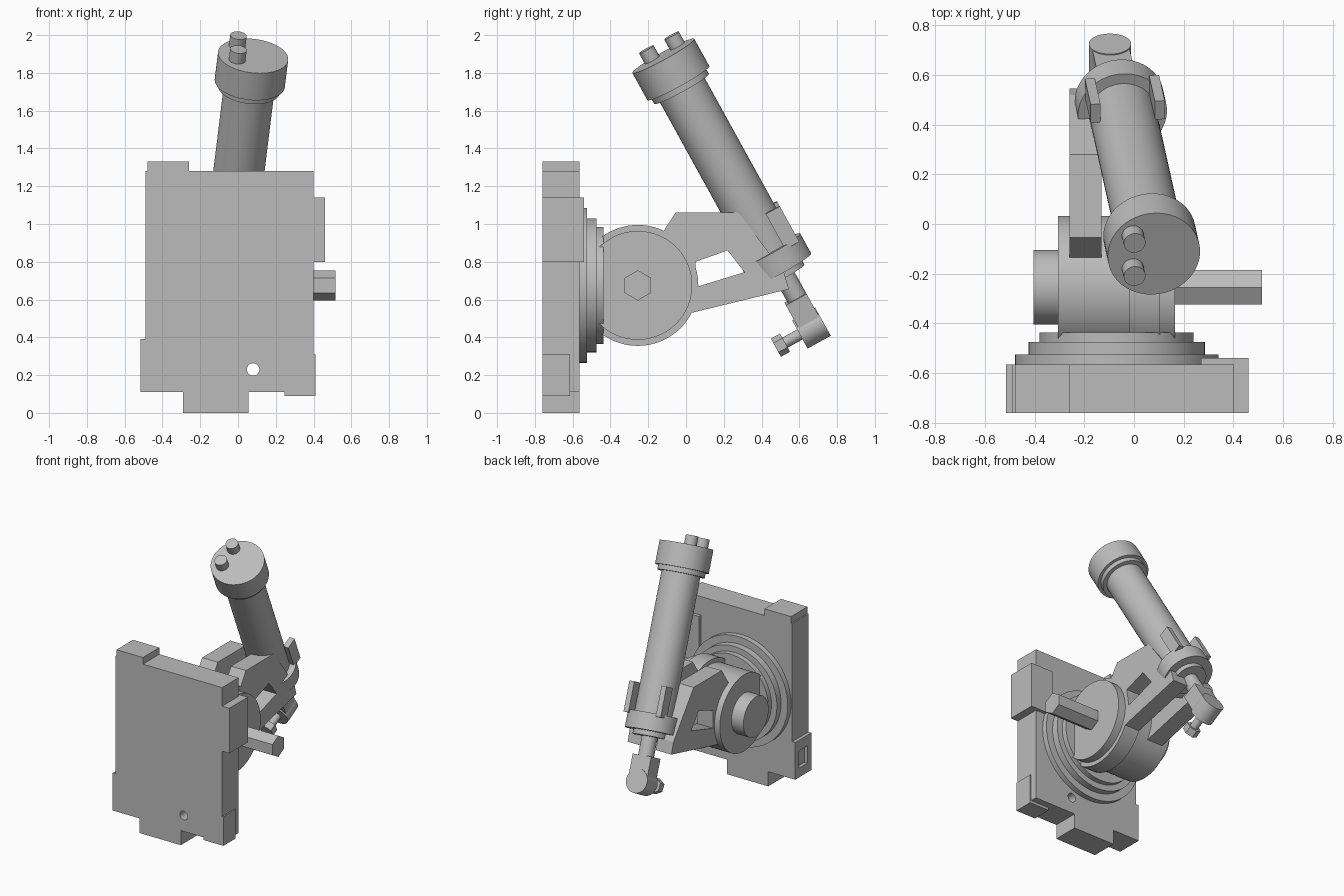
import bpy
import bmesh
import math
from mathutils import Vector, Matrix

cube = bpy.data.objects.get("Cube")
if cube:
    bpy.data.objects.remove(cube, do_unlink=True)

grey = bpy.data.materials.new("machined_grey")
grey.use_nodes = True
grey.diffuse_color = (0.5, 0.5, 0.5, 1)
grey.node_tree.nodes["Principled BSDF"].inputs["Base Color"].default_value = (0.5, 0.5, 0.5, 1)


def finish(name, bm):
    bmesh.ops.recalc_face_normals(bm, faces=bm.faces)
    mesh = bpy.data.meshes.new(name)
    bm.to_mesh(mesh)
    bm.free()
    mesh.materials.append(grey)
    obj = bpy.data.objects.new(name, mesh)
    bpy.context.collection.objects.link(obj)
    return obj


def select(obj):
    bpy.ops.object.select_all(action='DESELECT')
    obj.select_set(True)
    bpy.context.view_layer.objects.active = obj


def smooth(obj):
    select(obj)
    bpy.ops.object.shade_smooth_by_angle(angle=math.radians(30))
    return obj


def box(name, lo, hi, matrix=Matrix()):
    lo, hi = Vector(lo), Vector(hi)
    bm = bmesh.new()
    bmesh.ops.create_cube(bm, size=1)
    bmesh.ops.scale(bm, vec=hi - lo, verts=bm.verts)
    bmesh.ops.translate(bm, vec=(lo + hi) / 2, verts=bm.verts)
    bm.transform(matrix)
    return finish(name, bm)


def rod(name, start, end, radius, sides=64, spin=0.0):
    start, end = Vector(start), Vector(end)
    axis = end - start
    bm = bmesh.new()
    bmesh.ops.create_cone(bm, cap_ends=True, segments=sides, radius1=radius,
                          radius2=radius, depth=axis.length)
    turn = axis.to_track_quat('Z', 'Y').to_matrix().to_4x4()
    bm.transform(Matrix.Translation((start + end) / 2) @ turn @ Matrix.Rotation(spin, 4, 'Z'))
    obj = finish(name, bm)
    return smooth(obj) if sides > 8 else obj


def cut(obj, *cutters):
    for cutter in cutters:
        cutter.hide_render = True
        mod = obj.modifiers.new("cut", 'BOOLEAN')
        mod.operation = 'DIFFERENCE'
        mod.solver = 'EXACT'
        mod.object = cutter
        select(obj)
        bpy.ops.object.modifier_apply(modifier=mod.name)
        bpy.data.objects.remove(cutter, do_unlink=True)
    return obj


def plate_yz(name, x0, x1, points):
    bm = bmesh.new()
    face = bm.faces.new([bm.verts.new((x0, y, z)) for y, z in points])
    new = bmesh.ops.extrude_face_region(bm, geom=[face])["geom"]
    bmesh.ops.translate(bm, vec=(x1 - x0, 0, 0),
                        verts=[g for g in new if isinstance(g, bmesh.types.BMVert)])
    return finish(name, bm)


# Mounting plate with through holes
FRONT, BACK = -0.76, -0.565
base = box("base_plate", (-0.49, FRONT, 0.11), (0.40, BACK, 1.28))
cut(base, *[rod("hole", (x, -0.9, z), (x, -0.4, z), 0.033, 32)
            for x, z in ((-0.17, 1.17), (0.23, 1.2), (0.08, 0.23))])

# Edge blocks with small bolt holes
upper = box("upper_side_block", (0.27, FRONT, 0.80), (0.46, -0.54, 1.14))
cut(upper, *[rod("hole", (0.40, -0.64, z), (0.5, -0.64, z), 0.023, 24) for z in (0.9, 1.05)])
lower = box("lower_side_block", (0.245, FRONT, 0.09), (0.41, -0.615, 0.31))
cut(lower, *[rod("hole", (0.35, -0.69, z), (0.5, -0.69, z), 0.027, 24) for z in (0.155, 0.25)])
top = box("top_block", (-0.48, FRONT, 1.1), (-0.26, BACK, 1.33))
cut(top, *[rod("hole", (-0.53, -0.66, z), (-0.42, -0.66, z), 0.023, 24) for z in (1.16, 1.26)])
foot = box("bottom_block", (-0.29, FRONT, 0), (0.055, BACK, 0.15))
cut(foot, *[rod("hole", (x, -0.66, -0.1), (x, -0.66, 0.07), 0.025, 24) for x in (-0.2, -0.03)])
pocket = box("pocketed_block", (-0.515, FRONT, 0.11), (-0.40, BACK, 0.39))
cut(pocket, box("pocket", (-0.6, -0.71, 0.18), (-0.47, -0.61, 0.31)))

# Stepped turntable
for i, (radius, y) in enumerate(((0.41, -0.525), (0.355, -0.475), (0.31, -0.437))):
    rod(f"turntable_step_{i + 1}", (-0.07, -0.6, 0.675), (-0.07, y, 0.675), radius, 96)

# Pivot hub, boss and hexagonal shaft
Y, Z = -0.255, 0.675
hub = rod("pivot_hub", (-0.305, Y, Z), (0.165, Y, Z), 0.288, 96)
cut(hub, rod("shaft_bore", (0.06, Y, Z), (0.3, Y, Z), 0.09, 48))
rod("hub_boss", (-0.405, Y, Z), (-0.28, Y, Z), 0.15)
rod("arm_ring", (-0.02, Y, Z), (0.105, Y, Z), 0.32, 96)
cut(bpy.data.objects["arm_ring"], rod("ring_bore", (-0.1, Y, Z), (0.2, Y, Z), 0.27, 64))
bm = bmesh.new()
bmesh.ops.create_cone(bm, cap_ends=True, segments=6, radius1=0.08, radius2=0.08, depth=0.515)
bm.transform(Matrix.Translation((0.2575, Y, Z)) @ Matrix.Rotation(math.pi / 2, 4, 'Y')
             @ Matrix.Rotation(0, 4, 'Z'))
shaft = finish("hex_shaft", bm)
if max(v.co.z for v in shaft.data.vertices) < Z + 0.075:
    for v in shaft.data.vertices:
        dy, dz = v.co.y - Y, v.co.z - Z
        v.co.y, v.co.z = Y - dz, Z + dy

# Pair of triangulated arms carrying the cylinder
outline = [(-0.14, 0.93), (-0.055, 1.06), (0.28, 1.06), (0.52, 0.74),
           (0.545, 0.655), (0.03, 0.53), (-0.1, 0.5)]
opening = [(0.05, 0.665), (0.05, 0.80), (0.22, 0.86), (0.31, 0.745)]
for name, x0, x1 in (("left_arm", -0.26, -0.13), ("right_arm", -0.02, 0.105)):
    arm = plate_yz(name, x0, x1, outline)
    cut(arm, plate_yz("window", x0 - 0.1, x1 + 0.1, opening))

# Local frame of the tilted cylinder: side, across, along the axis
along = Vector((-0.123, 0.552, -1)).normalized()
across = Vector((0, 0.875, 0.483)).normalized()
side = across.cross(along)
if side.x < 0:
    side = -side
ORIGIN = Vector((0.08, -0.12, 1.89))


def at(t, e=0.0, f=0.0):
    return ORIGIN + along * t + across * e + side * f


frame = Matrix((side, across, along)).transposed().to_4x4()
frame.translation = ORIGIN

# Cylinder head, barrel, collar and piston rod
for name, t0, t1, radius in (("cylinder_head", 0, 0.165, 0.187),
                             ("head_step", 0.16, 0.2, 0.165),
                             ("cylinder_barrel", 0.19, 1.2, 0.135),
                             ("collar", 1.18, 1.3, 0.18),
                             ("collar_step", 1.29, 1.335, 0.12),
                             ("piston_rod", 1.32, 1.5, 0.055)):
    rod(name, at(t0), at(t1), radius)
for i, e in enumerate((-0.062, 0.09)):
    rod(f"port_{i + 1}", at(0.02, e, -0.085), at(-0.065, e, -0.085), 0.044, 40)

# Tabs rising from the collar
for name, f in (("left_tab", -0.13), ("right_tab", 0.13)):
    box(name, (f - 0.02, 0.07, 0.985), (f + 0.02, 0.155, 1.2), frame)

# Slotted rod end with clamp bolt
block = box("rod_end_block", (-0.075, -0.07, 1.47), (0.075, 0.055, 1.64), frame)
knuckle = rod("rod_end_knuckle", at(1.65, -0.08), at(1.65, 0.06), 0.085, 48)
for part in (block, knuckle):
    cut(part, box("slot", (-0.016, -0.2, 1.6), (0.016, 0.2, 1.9), frame))
rod("clamp_bolt", at(1.65, -0.19), at(1.65, 0.05), 0.03, 32)
rod("bolt_head", at(1.65, -0.225), at(1.65, -0.17), 0.055, 6)
